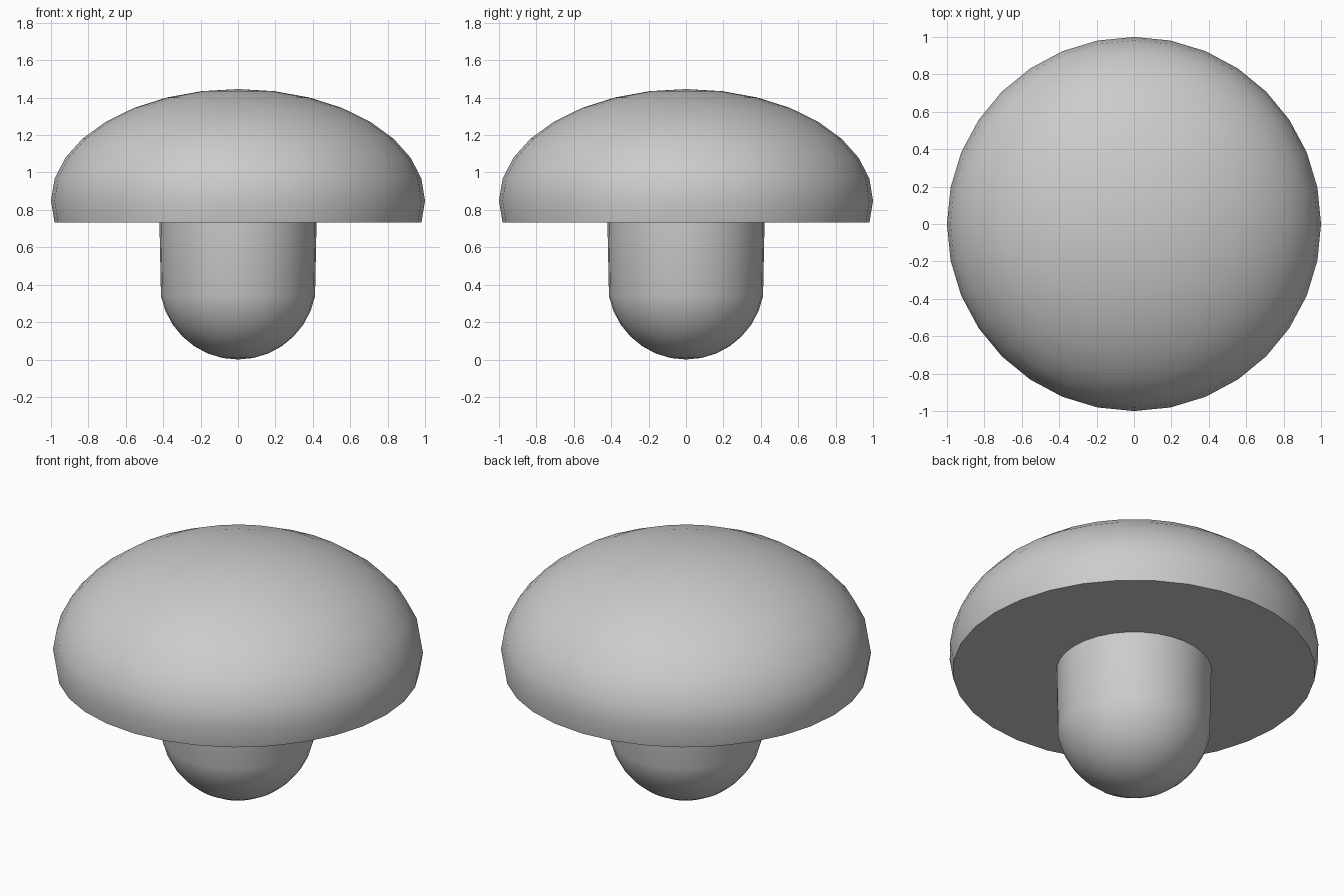
import bpy, bmesh
from math import radians, sin, cos, pi

if "Cube" in bpy.data.objects:
    bpy.data.objects.remove(bpy.data.objects["Cube"])


def lathe(name, profile, sides=32, cap_end=False):
    """Spin (radius, z) points, starting at a pole, around the z axis."""
    bm = bmesh.new()
    pole = bm.verts.new((0, 0, profile[0][1]))
    rings = [[bm.verts.new((r * cos(2 * pi * i / sides), r * sin(2 * pi * i / sides), z))
              for i in range(sides)] for r, z in profile[1:]]
    for i in range(sides):
        j = (i + 1) % sides
        bm.faces.new((pole, rings[0][i], rings[0][j]))
        for a, b in zip(rings, rings[1:]):
            bm.faces.new((a[i], b[i], b[j], a[j]))
    if cap_end:
        bm.faces.new(rings[-1])
    bmesh.ops.recalc_face_normals(bm, faces=bm.faces)
    if not cap_end:  # open shell: make sure the pole faces point outward
        bm.normal_update()
        if pole.link_faces[0].normal.z > 0:
            bmesh.ops.reverse_faces(bm, faces=bm.faces)
    mesh = bpy.data.meshes.new(name)
    bm.to_mesh(mesh)
    bm.free()
    obj = bpy.data.objects.new(name, mesh)
    bpy.context.collection.objects.link(obj)
    bpy.ops.object.select_all(action='DESELECT')
    obj.select_set(True)
    bpy.context.view_layer.objects.active = obj
    bpy.ops.object.shade_smooth_by_angle(angle=radians(35))
    return obj


STEP = pi / 16
CAP_Z, CAP_H, STEM_R = 0.849, 0.597, 0.42
cap_bottom = CAP_Z - CAP_H * sin(STEP)

# Cap: flattened dome running one ring past its widest point, flat underside
lathe("mushroom_cap",
      [(sin(k * STEP), CAP_Z + CAP_H * cos(k * STEP)) for k in range(10)],
      cap_end=True)

# Stem: rounded bottom with its widest ring lifted to meet the cap
stem = [(STEM_R * sin(k * STEP), STEM_R * (1 - cos(k * STEP))) for k in range(8)]
lathe("mushroom_stem", stem + [(STEM_R, cap_bottom)])
